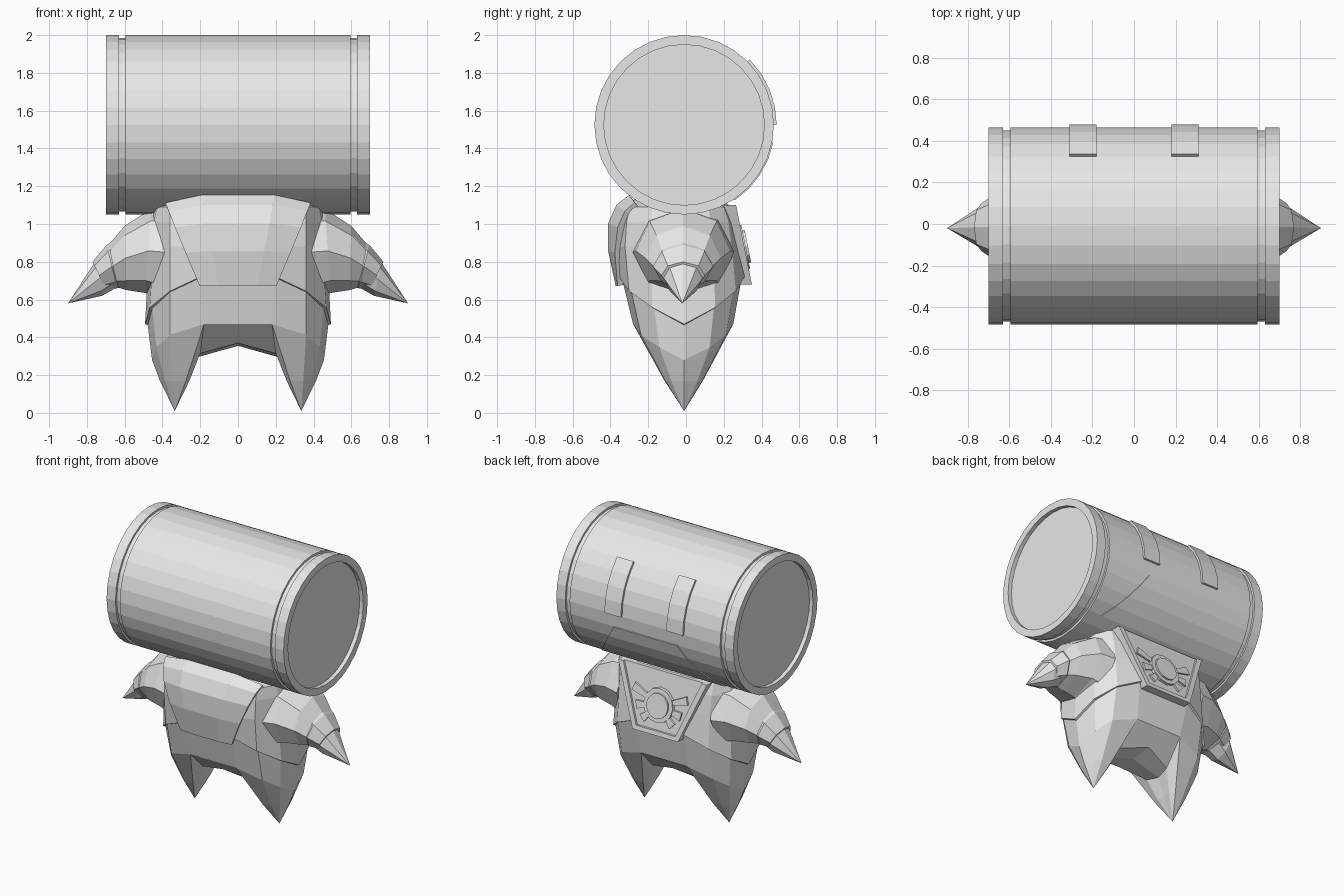
import bpy, math
from mathutils import Vector

if "Cube" in bpy.data.objects:
    bpy.data.objects.remove(bpy.data.objects["Cube"])

grey = bpy.data.materials.new("plain_grey")
grey.diffuse_color = (0.8, 0.8, 0.8, 1)
grey.use_nodes = True
grey.node_tree.nodes["Principled BSDF"].inputs["Base Color"].default_value = grey.diffuse_color
CY, CZ, R = -0.01, 1.525, 0.475      # axis and radius of the barrel head


def make(name, verts, faces, mirror=False, solid=0):
    me = bpy.data.meshes.new(name)
    me.from_pydata([tuple(v) for v in verts], [], faces)
    me.materials.append(grey)
    ob = bpy.data.objects.new(name, me)
    bpy.context.collection.objects.link(ob)
    bpy.context.view_layer.objects.active = ob
    ob.select_set(True)
    bpy.ops.object.mode_set(mode='EDIT')
    bpy.ops.mesh.select_all(action='SELECT')
    bpy.ops.mesh.remove_doubles(threshold=0.0005)
    bpy.ops.mesh.normals_make_consistent(inside=False)
    bpy.ops.object.mode_set(mode='OBJECT')
    ob.select_set(False)
    if mirror:
        ob.modifiers.new("Mirror", 'MIRROR').merge_threshold = 0.002
    if solid:
        m = ob.modifiers.new("Solidify", 'SOLIDIFY')
        m.thickness, m.offset = solid, 0
    return ob


def loft(rings, closed=True):
    """Quads between successive rings with equal point counts."""
    n = len(rings[0])
    faces = []
    for k in range(len(rings) - 1):
        for i in range(n if closed else n - 1):
            j = (i + 1) % n
            faces.append((k*n + i, k*n + j, k*n + n + j, k*n + n + i))
    return [p for r in rings for p in r], faces


def around(x, r, deg):
    a = math.radians(deg)
    return (x, CY + r * math.cos(a), CZ + r * math.sin(a))


# Barrel head: turned profile with grooves and recessed ends
half = [(0.672, 0.001), (0.672, 0.425), (0.70, 0.425), (0.70, R), (0.63, R),
        (0.63, 0.46), (0.595, 0.46), (0.595, R)]
profile = half + [(-x, r) for x, r in reversed(half)]
v, f = loft([[around(x, r, 11.25 * i) for i in range(32)] for x, r in profile])
make("barrel_head", v, f + [tuple(range(32)), tuple(range(len(v) - 32, len(v)))])


# Curved plates on the back of the head
def curved_plate(name, xc, rows, lift):
    rings = []
    for deg, hw in rows:
        rings.append([around(xc + s * hw, r, deg)
                      for s, r in ((-1, R - .01), (1, R - .01), (1, R + lift), (-1, R + lift))])
    v, f = loft(rings)
    n = len(v)
    make(name, v, f + [(0, 1, 2, 3), (n - 4, n - 3, n - 2, n - 1)])


for side, xc in (("left", -0.245), ("right", 0.245)):
    curved_plate("head_strap_" + side, xc, [(11.25 * i, 0.065) for i in range(5)], 0.015)
curved_plate("head_back_panel", 0,
             [(-11.25 * i, 0.25 + 0.06 * (i - 1)) for i in range(1, 6)], 0.006)


# Torso: half rings from front centre round the side to back centre
def ring(z, yf, yb, w, sag=0, xm=0.2, xc=0.36):
    raw = [(0, yf, 0), (xm, yf, 0), (xc, yf * .85, .3), (w * .95, yf * .5, .65), (w, -.01, 1),
           (w * .95, yb * .5, .65), (xc, yb * .85, .3), (xm, yb, 0), (0, yb, 0)]
    return [(x, y, z - s * sag) for x, y, s in raw]


low = ring(0.47, -0.28, 0.25, 0.455, 0.19, 0.18)
torso = [ring(1.07, -.1, .1, .2, 0, .08, .15),
         ring(1.13, -.27, .2, .37, .03, .2, .33),
         ring(1.09, -.35, .235, .45),
         ring(1.01, -.37, .265, .47),
         ring(.88, -.38, .285, .47),
         ring(.72, -.355, .31, .492, .25),      # jacket hem
         ring(.715, -.34, .295, .478, .25),
         low]
v, f = loft(torso, closed=False)
f.append(tuple(range(9)))

# Crotch arch between the legs
crotch = [low[0], (0, -.17, .37), (0, -.01, .355), (0, .15, .37), low[8]]
inner = [low[1], (.2, -.11, .315), (.215, -.01, .295), (.2, .09, .315), low[7]]
b = len(v)
v2, f2 = loft([crotch, inner], closed=False)
v += v2
f += [tuple(i + b for i in q) for q in f2]

# Pointed legs
tip = Vector((.335, -.01, .01))
leg = [Vector(p) for p in low[1:8] + inner[3:0:-1]]
mid = []
for p in leg:
    d = p - tip
    t = 0.16 / d.z
    mid.append(tip + Vector((d.x * t * 1.1, d.y * t * 1.1, .16)))
b = len(v)
v2, f2 = loft([leg, mid, [tip] * len(leg)])
v += v2
f += [tuple(i + b for i in q) for q in f2]
make("torso_and_legs", v, f, mirror=True)


# Arms: rings given by upper point, lower point and half depth
def limb(name, sections, end):
    rings = []
    for (xt, zt), (xb, zb), hy in sections:
        pts = []
        for i in range(8):
            a = math.radians(45 * i)
            t = 0.5 + 0.5 * math.cos(a)
            pts.append((xb + (xt - xb) * t, -.015 + hy * math.sin(a), zb + (zt - zb) * t))
        rings.append(pts)
    if end:
        rings.append([end] * 8)
    v, f = loft(rings)
    f.append(tuple(range(8)))
    if not end:
        f.append(tuple(range(len(v) - 8, len(v))))
    make(name, v, f, mirror=True)


limb("sleeves", [((.34, 1.10), (.40, .60), .27), ((.46, 1.08), (.49, .635), .25),
                 ((.60, .99), (.59, .65), .20), ((.69, .885), (.64, .665), .155)], None)
limb("cuffs", [((.66, .91), (.62, .668), .15), ((.695, .89), (.64, .66), .16),
               ((.77, .80), (.70, .655), .115)], None)
limb("claws", [((.70, .86), (.64, .665), .12), ((.76, .795), (.72, .62), .10)],
     (.90, -.02, .58))

# Front bib: rows of centre height, edge height, centre depth, edge depth
rows = []
for zc, ze, yc, ye in ((1.14, 1.10, -.29, -.26), (1.09, 1.06, -.355, -.31),
                       (1.0, .98, -.395, -.345), (.86, .85, -.395, -.36),
                       (.675, .675, -.355, -.345)):
    hw = .2 + .18 * (ze - .675) / .425
    rows.append([(-hw, ye, ze), (-hw * .5, yc, zc), (0, yc, zc), (hw * .5, yc, zc), (hw, ye, ze)])
v, f = loft(rows, closed=False)
make("front_bib", v, f, solid=0.035)


# Back plate and its plain raised trim, lying on a sloped plane
def slab(name, pts, base, top, mirror=False):
    n = len(pts)
    rings = [[(x, .25 + (1.1 - z) * .2 + d, z) for x, z in pts] for d in (base, top)]
    v, f = loft(rings)
    make(name, v, f + [tuple(range(n)), tuple(range(n, 2 * n))], mirror)


slab("back_plate", [(-.35, 1.1), (.35, 1.1), (.18, .68), (-.18, .68)], -.06, .0)
slab("back_frame_sides", [(.35, 1.1), (.31, 1.1), (.155, .71), (.18, .68)], -.01, .015, True)
slab("back_frame_bottom", [(-.18, .68), (.18, .68), (.155, .71), (-.155, .71)], -.01, .015)


def disc(r, n=12):
    return [(r * math.cos(math.tau * i / n), .88 + r * math.sin(math.tau * i / n))
            for i in range(n)]


slab("medallion", disc(.115), -.01, .022)
slab("medallion_boss", disc(.085), .01, .034)
for i, deg in enumerate((20, -12, -44)):
    a = math.radians(deg)
    c, s = math.cos(a), math.sin(a)
    reach = (.225, .18, .165)[i]
    slab("fan_slat_%d" % (i + 1),
         [(c * u - s * w, .88 + s * u + c * w)
          for u, w in ((.10, -.015), (reach, -.028), (reach, .028), (.10, .015))],
         -.01, .014, True)
